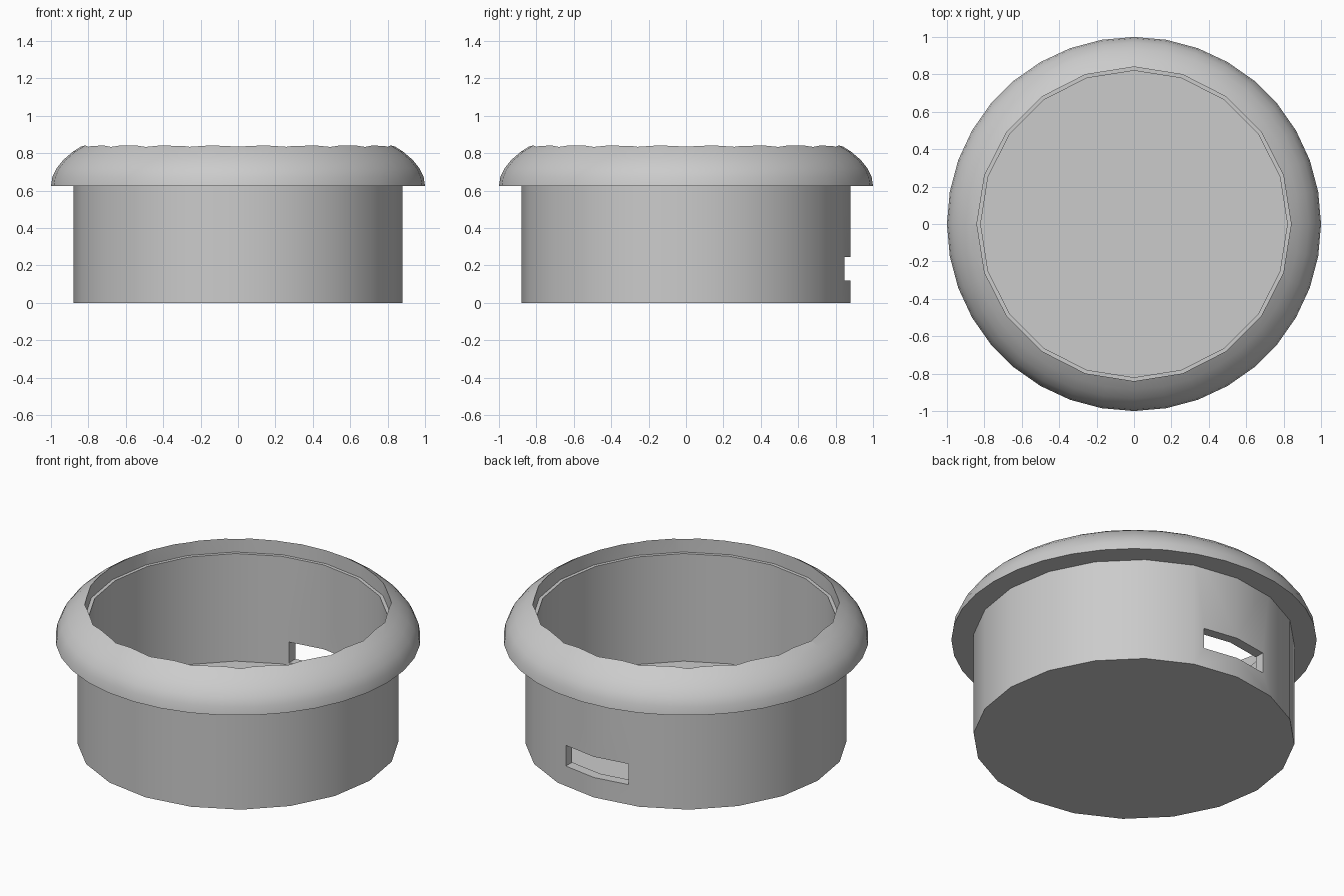
import bpy, math

default = bpy.data.objects.get("Cube")
if default:
    bpy.data.objects.remove(default, do_unlink=True)

grey = bpy.data.materials.new("light grey")
grey.use_nodes = True
colour = (0.6, 0.6, 0.6, 1)
grey.diffuse_color = colour
grey.node_tree.nodes["Principled BSDF"].inputs["Base Color"].default_value = colour

RIM_Z, DOME_H = 0.625, 0.39


def lathe(name, profile, sides):
    """Closed solid turned from (radius, z) pairs, capped at both ends."""
    verts = [(r * math.cos(math.tau * i / sides), r * math.sin(math.tau * i / sides), z)
             for r, z in profile for i in range(sides)]
    faces = [(k * sides + i, k * sides + (i + 1) % sides,
              (k + 1) * sides + (i + 1) % sides, (k + 1) * sides + i)
             for k in range(len(profile) - 1) for i in range(sides)]
    last = (len(profile) - 1) * sides
    faces.append(tuple(reversed(range(sides))))
    faces.append(tuple(range(last, last + sides)))
    mesh = bpy.data.meshes.new(name)
    mesh.from_pydata(verts, [], faces)
    mesh.materials.append(grey)
    obj = bpy.data.objects.new(name, mesh)
    bpy.context.collection.objects.link(obj)
    return obj


def activate(obj):
    bpy.ops.object.select_all(action='DESELECT')
    obj.select_set(True)
    bpy.context.view_layer.objects.active = obj


def cut(obj, cutter):
    """Subtract the cutter and remove it."""
    cutter.hide_render = True
    mod = obj.modifiers.new("cut", 'BOOLEAN')
    mod.operation, mod.solver, mod.object = 'DIFFERENCE', 'EXACT', cutter
    activate(obj)
    bpy.ops.object.modifier_apply(modifier=mod.name)
    bpy.data.objects.remove(cutter, do_unlink=True)


# Cup: twenty-sided wall, small ledge on top, solid floor
cup = lathe("cup", [(0.88, 0), (0.88, 0.755), (0.82, 0.755), (0.82, 0.105)], 20)

# Slot through the back wall
bpy.ops.mesh.primitive_cube_add(size=1, location=(0, 0.85, 0.183))
slot = bpy.context.object
slot.name = "slot_cutter"
slot.scale = (0.42, 0.3, 0.125)
slot.data.materials.append(grey)
cut(cup, slot)

# Rim: rounded flange with a twenty-sided opening
angles = [math.radians(a) for a in range(0, 57, 7)]
rim = lathe("rim", [(math.cos(a), RIM_Z + DOME_H * math.sin(a)) for a in angles], 36)
cut(rim, lathe("opening_cutter", [(0.84, 0.4), (0.84, 1.2)], 20))

for part in (cup, rim):
    activate(part)
    bpy.ops.object.shade_smooth_by_angle(angle=math.radians(30))
